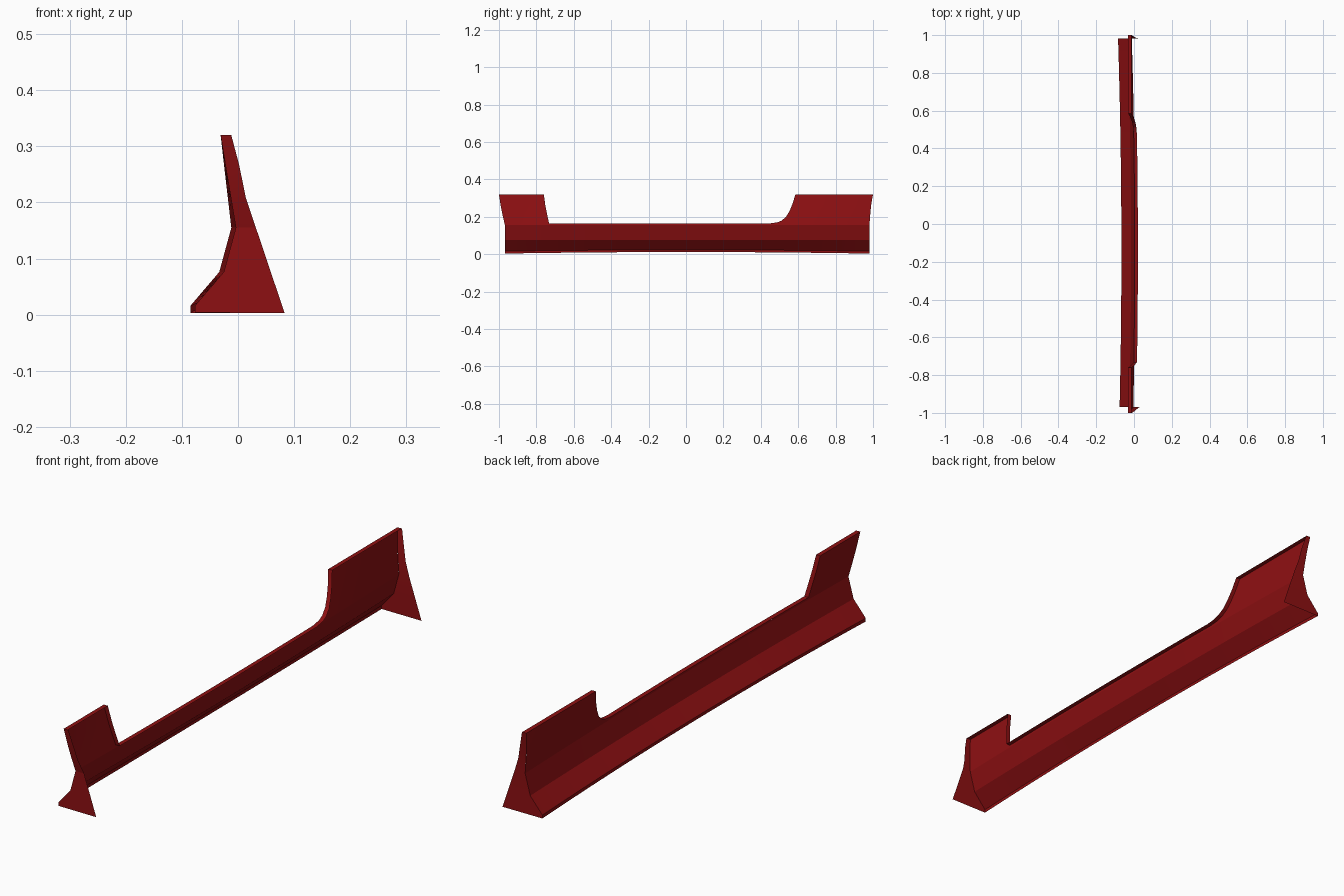
import bpy, bmesh

if "Cube" in bpy.data.objects:
    bpy.data.objects.remove(bpy.data.objects["Cube"])

red = bpy.data.materials.new("dark red paint")
red.diffuse_color = (0.27, 0.005, 0.006, 1)
red.use_nodes = True
red.node_tree.nodes["Principled BSDF"].inputs["Base Color"].default_value = red.diffuse_color


def lerp(table, t):
    """Piecewise linear lookup in a list of (t, value)."""
    if t <= table[0][0]:
        return table[0][1]
    for (a, va), (b, vb) in zip(table, table[1:]):
        if t <= b:
            return va + (vb - va) * (t - a) / (b - a)
    return table[-1][1]


# outer skin section (z -> x) and inner edge of the end plates (z -> x)
SKIN = [(0.003, -0.085), (0.016, -0.085), (0.076, -0.034), (0.155, -0.0125), (0.32, -0.031)]
PLATE = [(0.003, 0.083), (0.208, 0.014), (0.267, 0.002), (0.32, -0.012)]
# end outlines (z -> y) and the flap edges facing the middle
FRONT_END = [(0.155, -0.968), (0.2, -0.979), (0.26, -0.991), (0.32, -1.0)]
BACK_END = [(0.155, 0.981), (0.2, 0.984), (0.26, 0.989), (0.32, 1.0)]
FRONT_IN = [(0.165, -0.732), (0.21, -0.742), (0.26, -0.752), (0.32, -0.76)]
BACK_IN = [(0.165, 0.45), (0.17, 0.488), (0.18, 0.512), (0.2, 0.535), (0.23, 0.553),
           (0.27, 0.57), (0.32, 0.585)]
TOP = 0.165


def skin(y, z):
    """Point on the bowed outer skin."""
    bow = 0.018 - 0.004 * y - 0.014 * y * y
    fade = 1 if z < 0.155 else (0.32 - z) / 0.165
    lift = 0.009 * (1 - y * y) * max(0, 1 - z / 0.076)
    return (lerp(SKIN, z) + bow * fade, y, z + lift)


def sheet(name, rows):
    """Surface through rows of points of equal length."""
    bm = bmesh.new()
    grid = [[bm.verts.new(p) for p in row] for row in rows]
    for r0, r1 in zip(grid, grid[1:]):
        for i in range(len(r0) - 1):
            bm.faces.new((r0[i], r1[i], r1[i + 1], r0[i + 1]))
    bmesh.ops.remove_doubles(bm, verts=bm.verts, dist=1e-5)
    me = bpy.data.meshes.new(name)
    bm.to_mesh(me)
    bm.free()
    ob = bpy.data.objects.new(name, me)
    bpy.context.collection.objects.link(ob)
    me.materials.append(red)
    bpy.ops.object.select_all(action='DESELECT')
    ob.select_set(True)
    bpy.context.view_layer.objects.active = ob
    bpy.ops.object.shade_smooth_by_angle(angle=0.2)
    return ob


def skin_rows(zs, lo, hi, n):
    return [[skin(lerp(lo, z) + (lerp(hi, z) - lerp(lo, z)) * i / n, z) for i in range(n + 1)]
            for z in zs]


# long lower skirt with its creases
sheet("skirt_panel", skin_rows([0.003, 0.016, 0.076, 0.155, TOP], FRONT_END, BACK_END, 32))

# upright flaps at both ends
sheet("front_flap", skin_rows([z for z, _ in FRONT_IN], FRONT_END, FRONT_IN, 6))
sheet("back_flap", skin_rows([z for z, _ in BACK_IN], BACK_IN, BACK_END, 8))

# folded return along the whole top edge
path = [(-1 + 0.24 * i / 4, 0.32) for i in range(4)]
path += [(y, z) for z, y in reversed(FRONT_IN)]
path += [(-0.732 + 1.182 * i / 16, TOP) for i in range(1, 16)]
path += [(y, z) for z, y in BACK_IN]
path += [(0.585 + 0.415 * i / 6, 0.32) for i in range(1, 7)]
outer = [skin(y, z) for y, z in path]
sheet("top_return", [outer, [(x + 0.017, y, z) for x, y, z in outer]])

# end plates closing both ends
heights = [0.003, 0.016, 0.076, 0.155, 0.208, 0.267, 0.32]
for name, end in (("front_end_plate", FRONT_END), ("back_end_plate", BACK_END)):
    left = [skin(lerp(end, z), z) for z in heights]
    right = [(lerp(PLATE, z), lerp(end, z), z) for z in heights]
    sheet(name, [left, right] if end is FRONT_END else [right, left])
